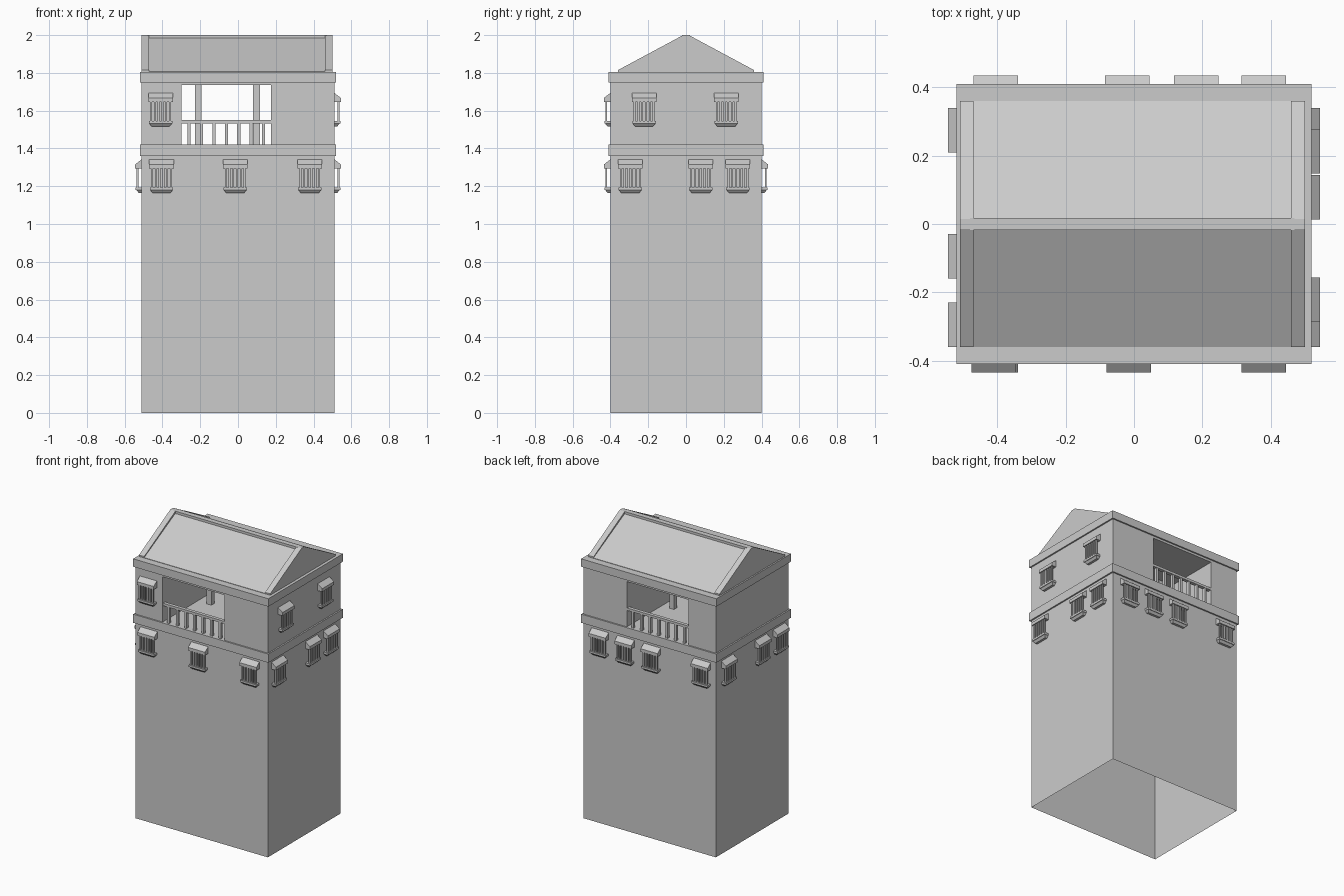
import bpy, bmesh, math
from mathutils import Matrix, Vector

if "Cube" in bpy.data.objects:
    bpy.data.objects.remove(bpy.data.objects["Cube"])


def finish(name, bm, recalc=True):
    if recalc:
        bmesh.ops.recalc_face_normals(bm, faces=bm.faces)
    me = bpy.data.meshes.new(name)
    bm.to_mesh(me)
    bm.free()
    ob = bpy.data.objects.new(name, me)
    bpy.context.collection.objects.link(ob)
    return ob


def add_box(bm, x0, x1, y0, y1, z0, z1):
    m = Matrix.Translation(((x0 + x1) / 2, (y0 + y1) / 2, (z0 + z1) / 2))
    m = m @ Matrix.Diagonal((x1 - x0, y1 - y0, z1 - z0, 1))
    return bmesh.ops.create_cube(bm, size=1, matrix=m)["verts"]


def box(name, *b):
    bm = bmesh.new()
    add_box(bm, *b)
    return finish(name, bm)


def add_prism(bm, profile, x0, x1, taper=0.0):
    """Extrude a (y, z) profile along x."""
    a = [bm.verts.new((x0, y, z)) for y, z in profile]
    b = [bm.verts.new((x1, y, z)) for y, z in profile]
    n = len(profile)
    bm.faces.new(a)
    bm.faces.new(b[::-1])
    for i in range(n):
        bm.faces.new((a[i], b[i], b[(i + 1) % n], a[(i + 1) % n]))
    return a + b


# Tower shaft, open at the bottom
bm = bmesh.new()
add_box(bm, -0.51, 0.51, -0.40, 0.40, 0, 1.37)
bm.normal_update()
bmesh.ops.delete(bm, geom=[f for f in bm.faces if f.normal.z < -0.5], context="FACES_ONLY")
finish("tower_shaft", bm, recalc=False)

# Floor band and cornice
box("floor_band", -0.52, 0.52, -0.41, 0.41, 1.36, 1.42)
box("cornice", -0.52, 0.52, -0.41, 0.41, 1.75, 1.805)

# Upper storey with a gallery passing from front to back
GX0, GX1 = -0.30, 0.175
box("upper_wall_left", -0.51, GX0, -0.40, 0.40, 1.42, 1.75)
box("upper_wall_right", GX1, 0.51, -0.40, 0.40, 1.42, 1.75)
box("gallery_ceiling", GX0, GX1, -0.40, 0.40, 1.735, 1.75)

# Gallery posts
for i, x in enumerate((-0.21, 0.098)):
    box(f"gallery_post_{i}", x - 0.018, x + 0.018, -0.018, 0.018, 1.42, 1.735)

# Balustrades front and back
for side, s in (("front", -1), ("back", 1)):
    y = 0.385 * s
    bm = bmesh.new()
    add_box(bm, GX0, GX1, y - 0.012, y + 0.012, 1.533, 1.55)
    for i in range(7):
        x = -0.26 + 0.066 * i
        add_box(bm, x - 0.008, x + 0.008, y - 0.01, y + 0.01, 1.42, 1.533)
    finish(f"balustrade_{side}", bm)

# Gabled roof: low slopes, raised gable ends, ridge cap
def gable(name, x0, x1, drop):
    bm = bmesh.new()
    prof = [(-0.36, 1.80), (0.36, 1.80), (0.36, 1.815 - drop * 0.5),
            (0.015, 2.0 - drop), (-0.015, 2.0 - drop), (-0.36, 1.815 - drop * 0.5)]
    add_prism(bm, prof, x0, x1)
    finish(name, bm)


gable("roof", -0.48, 0.47, 0.015)
gable("gable_end_left", -0.51, -0.47, 0)
gable("gable_end_right", 0.46, 0.50, 0)
box("ridge_cap", -0.48, 0.47, -0.018, 0.018, 1.97, 2.0)


# Barred bay windows: sloping hood, bars, tapered sill
def window(name, side, along, top):
    bm = bmesh.new()
    w = 0.065
    hood = [(0.01, 0), (0, 0), (-0.034, -0.026), (-0.034, -0.048), (0.01, -0.048)]
    add_prism(bm, hood, -w, w)
    for i in range(6):
        x = -0.05 + 0.02 * i
        add_box(bm, x - 0.005, x + 0.005, -0.027, -0.017, -0.15, -0.045)
    add_box(bm, -0.062, 0.062, -0.032, 0.01, -0.162, -0.148)
    vs = add_box(bm, -0.06, 0.06, -0.028, 0.01, -0.177, -0.162)
    for v in vs:
        if v.co.z < -0.17:
            v.co.x *= 0.8
            if v.co.y < 0:
                v.co.y = -0.016
    ob = finish(name, bm)
    ang, pos = {
        "front": (0, (along, -0.40, top)),
        "right": (math.pi / 2, (0.51, along, top)),
        "back": (math.pi, (along, 0.40, top)),
        "left": (-math.pi / 2, (-0.51, along, top)),
    }[side]
    ob.rotation_euler.z = ang
    ob.location = Vector(pos)


LOW, HIGH = 1.342, 1.694
rows = [
    ("front", LOW, (-0.405, -0.015, 0.38)),
    ("back", LOW, (-0.405, -0.02, 0.182, 0.38)),
    ("right", LOW, (-0.295, 0.078, 0.275)),
    ("left", LOW, (-0.295, -0.095, 0.275)),
    ("front", HIGH, (-0.41,)),
    ("right", HIGH, (-0.222, 0.213)),
]
for side, top, spots in rows:
    level = "lower" if top == LOW else "upper"
    for i, s in enumerate(spots):
        window(f"window_{level}_{side}_{i}", side, s, top)
